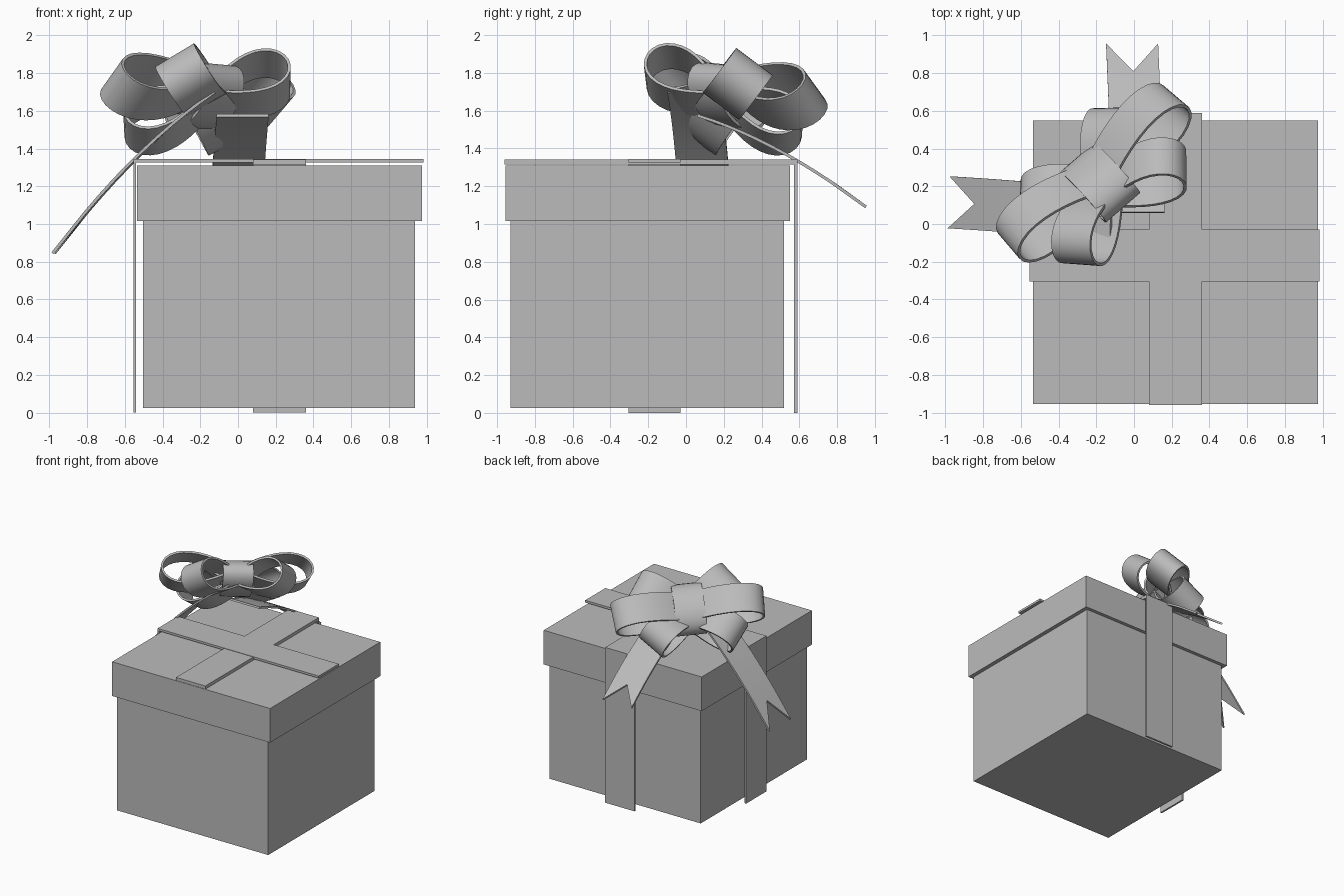
import bpy, bmesh, math
from mathutils import Vector as V

if "Cube" in bpy.data.objects:
    bpy.data.objects.remove(bpy.data.objects["Cube"])

grey = bpy.data.materials.new("light_grey")
grey.diffuse_color = (0.5, 0.5, 0.5, 1)
grey.use_nodes = True
grey.node_tree.nodes["Principled BSDF"].inputs["Base Color"].default_value = grey.diffuse_color


def make_object(name, bm):
    bmesh.ops.recalc_face_normals(bm, faces=bm.faces)
    mesh = bpy.data.meshes.new(name)
    bm.to_mesh(mesh)
    bm.free()
    mesh.materials.append(grey)
    ob = bpy.data.objects.new(name, mesh)
    bpy.context.collection.objects.link(ob)
    return ob


def block(name, x0, x1, y0, y1, z0, z1):
    bm = bmesh.new()
    bmesh.ops.create_cube(bm, size=1)
    for v in bm.verts:
        v.co = V((x0 + (v.co.x + 0.5) * (x1 - x0),
                  y0 + (v.co.y + 0.5) * (y1 - y0),
                  z0 + (v.co.z + 0.5) * (z1 - z0)))
    return make_object(name, bm)


def ribbon(name, rows, closed=False, thickness=0.016):
    """Skin rows of points into a smooth strip of cloth."""
    bm = bmesh.new()
    grid = [[bm.verts.new(p) for p in row] for row in rows]
    pairs = list(zip(grid, grid[1:]))
    if closed:
        pairs.append((grid[-1], grid[0]))
    for a, b in pairs:
        for i in range(len(a) - 1):
            bm.faces.new((a[i], a[i + 1], b[i + 1], b[i]))
    ob = make_object(name, bm)
    mod = ob.modifiers.new("thickness", 'SOLIDIFY')
    mod.thickness = thickness
    mod.offset = 0
    bpy.ops.object.select_all(action='DESELECT')
    ob.select_set(True)
    bpy.context.view_layer.objects.active = ob
    bpy.ops.object.modifier_apply(modifier=mod.name)
    bpy.ops.object.shade_smooth_by_angle(angle=math.radians(40))
    return ob


# Box and lid
block("box", -0.505, 0.94, -0.93, 0.52, 0.025, 1.03)
block("lid", -0.535, 0.975, -0.955, 0.55, 1.015, 1.31)

# Flat ribbons across the lid and down two sides
block("ribbon_top_across", -0.555, 0.985, -0.305, -0.03, 1.326, 1.345)
block("ribbon_left_side", -0.555, -0.54, -0.305, -0.03, 0, 1.326)
block("ribbon_top_along", 0.08, 0.36, -0.96, 0.59, 1.315, 1.342)
block("ribbon_back_side", 0.08, 0.36, 0.573, 0.59, 0, 1.315)

# Bow frame: side is along the bow, out is its facing direction
out = V((-0.404, 0.542, 0.736)).normalized()
side = V((0.754, 0.653, -0.067))
side = (side - out * side.dot(out)).normalized()
up = side.cross(-out).normalized() * -1
if up.z < 0:
    up = -up
centre = V((-0.18, 0.22, 1.675))


# Bow loops: teardrop bands reaching from the knot to each tip
def bow_loop(name, tip, base, depth=0.125, width=0.24, steps=28):
    d = tip - base
    length = d.length
    d.normalize()
    w = out.cross(d).normalized()
    n = d.cross(w)
    rows = []
    for i in range(steps):
        a = 2 * math.pi * i / steps
        p = base + d * length * (1 + math.cos(a)) / 2
        p += n * 1.3 * depth * math.sin(a) * abs(math.cos(a / 2))
        rows.append([p - w * width / 2, p + w * width / 2])
    ribbon(name, rows, closed=True)


front_base = centre + out * 0.045
back_base = centre - out * 0.045
bow_loop("loop_upper_right", V((-0.31, -0.19, 1.84)), back_base)
bow_loop("loop_upper_left", V((0.26, 0.32, 1.80)), back_base)
bow_loop("loop_lower_right", V((-0.59, 0.11, 1.50)), back_base)
bow_loop("loop_lower_left", V((-0.09, 0.60, 1.49)), back_base)
bow_loop("loop_middle_right", V((-0.66, -0.11, 1.74)), front_base)
bow_loop("loop_middle_left", V((0.22, 0.67, 1.66)), front_base)

# Knot: oval band wrapped around the middle of the bow
rows = []
for i in range(28):
    a = 2 * math.pi * i / 28
    p = centre + up * 0.205 * math.cos(a) + out * 0.125 * math.sin(a)
    rows.append([p - side * 0.12, p + side * 0.12])
ribbon("knot", rows, closed=True)


# Tails: curved strips ending in a V notch
def tail(name, p0, p1, p2, half, notch=0.84, steps=10):
    def at(t):
        return p0 * (1 - t) ** 2 + p1 * 2 * t * (1 - t) + p2 * t * t
    rows = []
    for i in range(steps):
        c = at(0.8 * i / (steps - 1))
        rows.append([c - half, c, c + half])
    rows.append([at(1) - half, at(notch), at(1) + half])
    ribbon(name, rows)


tail("tail_left", V((-0.12, 0.04, 1.70)), V((-0.55, 0.09, 1.41)),
     V((-0.978, 0.115, 0.845)), V((0.005, 0.138, 0)))
tail("tail_back", V((0.025, 0.06, 1.575)), V((0.01, 0.49, 1.44)),
     V((-0.01, 0.953, 1.09)), V((0.138, 0, 0)))
